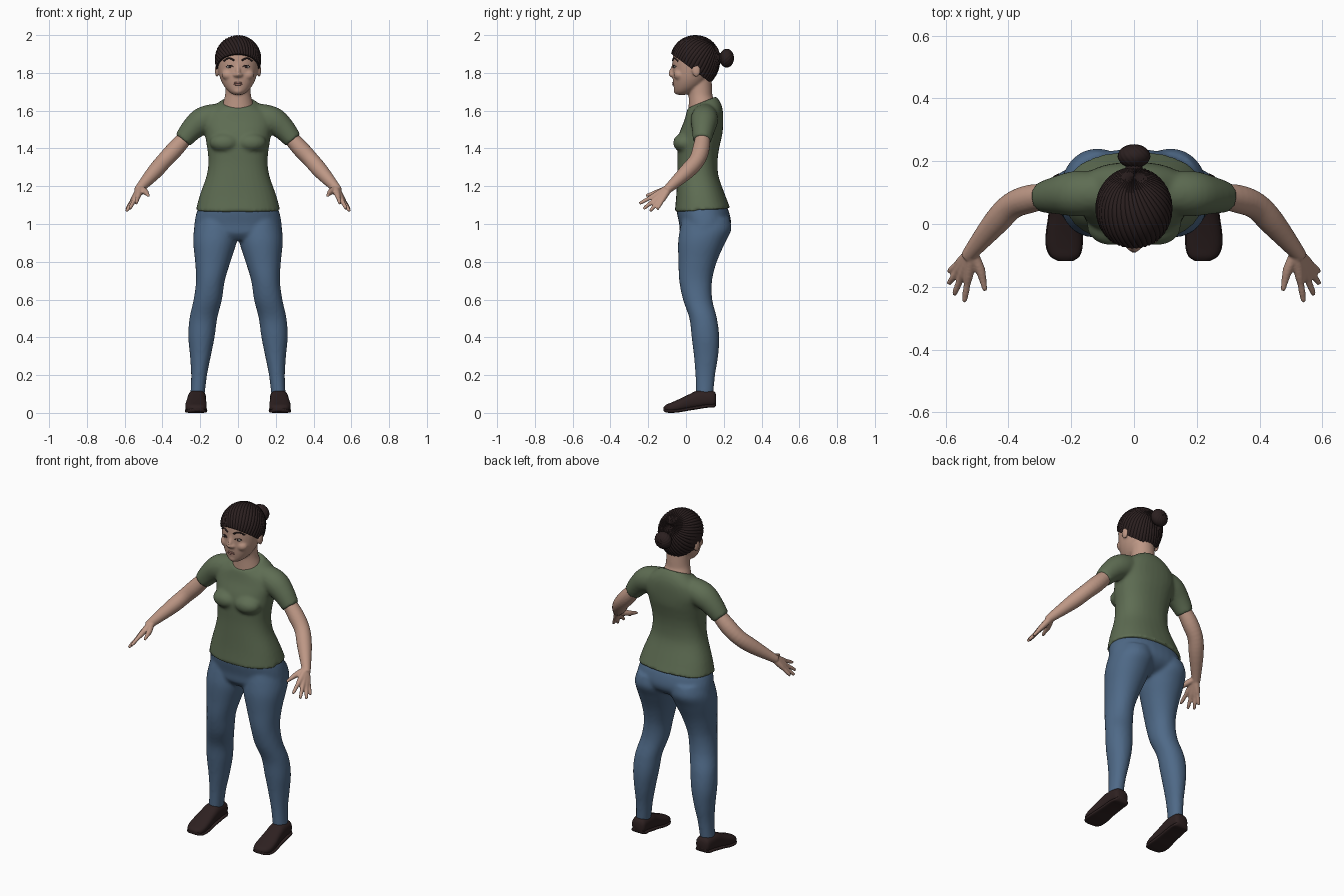
import bpy, bmesh, math
from mathutils import Matrix, Vector

if "Cube" in bpy.data.objects:
    bpy.data.objects.remove(bpy.data.objects["Cube"], do_unlink=True)


def material(name, *rgb):
    mat = bpy.data.materials.new(name)
    mat.use_nodes = True
    mat.diffuse_color = (*rgb, 1)
    mat.node_tree.nodes["Principled BSDF"].inputs["Base Color"].default_value = (*rgb, 1)
    return mat


SKIN = material("skin", .51, .31, .235)
LIP = material("lip", .34, .17, .14)
HAIR = material("dark brown hair", .024, .014, .014)
SHIRT = material("olive green cloth", .112, .152, .086)
DENIM = material("blue denim", .078, .143, .245)
LEATHER = material("dark brown leather", .027, .015, .015)
EYE = material("eye white", .45, .4, .37)


def spline(rows, steps=4):
    """Fill in smooth rows between the given rows."""
    out = []
    last = len(rows) - 1
    for i in range(last):
        quad = rows[max(i - 1, 0)], rows[i], rows[i + 1], rows[min(i + 2, last)]
        for k in range(steps):
            t = k / steps
            out.append([.5 * (2 * q + (r - p) * t + (2 * p - 5 * q + 4 * r - s) * t * t
                              + (3 * q - p - 3 * r + s) * t ** 3) for p, q, r, s in zip(*quad)])
    return out + [list(rows[last])]


def oval(rx, ry, power=2.0, count=32):
    def bend(c):
        return math.copysign(abs(c) ** (2 / power), c)
    turns = [math.tau * i / count for i in range(count)]
    return [(rx * bend(math.cos(a)), ry * bend(math.sin(a))) for a in turns]


def loft(bm, rings):
    rings = [[bm.verts.new(p) for p in ring] for ring in rings]
    for low, high in zip(rings, rings[1:]):
        for i in range(len(low)):
            bm.faces.new((low[i - 1], low[i], high[i], high[i - 1]))
    bm.faces.new(rings[0])
    bm.faces.new(rings[-1][::-1])


def stack(bm, rows, power=2.0, side=1):
    """Upright loft; rows hold z, inner x, outer x, front y, back y, tilt."""
    rings = []
    for z, x0, x1, y0, y1, tilt in spline(rows):
        cx, cy = side * (x0 + x1) / 2, (y0 + y1) / 2
        rings.append([(cx + u, cy + v, z + tilt * v)
                      for u, v in oval((x1 - x0) / 2, (y1 - y0) / 2, power)])
    loft(bm, rings)


def body(bm, rows, power=2.0):
    """Centred loft; rows hold z, half width, front y, back y, optional tilt."""
    stack(bm, [(r[0], -r[1], r[1], r[2], r[3], r[4] if len(r) > 4 else 0) for r in rows], power)


def tube(bm, rows, side=1, count=20):
    """Round limb; rows hold x, y, z, radius."""
    rows = spline(rows)
    points = [Vector((side * r[0], r[1], r[2])) for r in rows]
    rings = []
    for i, point in enumerate(points):
        tangent = points[min(i + 1, len(points) - 1)] - points[max(i - 1, 0)]
        turn = tangent.to_track_quat('Z', 'Y')
        rings.append([point + turn @ Vector((u, v, 0)) for u, v in oval(rows[i][3], rows[i][3], 2, count)])
    loft(bm, rings)


def ball(bm, centre, radii):
    bmesh.ops.create_uvsphere(bm, u_segments=24, v_segments=16, radius=1,
                              matrix=Matrix.Translation(centre) @ Matrix.Diagonal((*radii, 1)))


def ridged_ball(bm, centre, radii, axis, ridges, twist=0, drop=1):
    """Ball with strand ridges that gather at the axis; drop lengthens the lower half."""
    bmesh.ops.create_uvsphere(bm, u_segments=ridges * 4, v_segments=32, radius=1)
    turn = Vector(axis).to_track_quat('Z', 'Y')
    for v in bm.verts:
        bump = abs(math.sin(ridges * math.atan2(v.co.y, v.co.x) / 2))
        spin = Matrix.Rotation(twist * math.acos(max(-1, min(1, v.co.z))), 3, 'Z')
        p = turn @ (spin @ v.co) * (.97 + .03 * bump)
        p = Vector([a * b for a, b in zip(p, radii)])
        p.z *= drop if p.z < 0 else 1
        v.co = p + Vector(centre)


def finish(name, bm, mat, voxel=0, mirror=False):
    bmesh.ops.recalc_face_normals(bm, faces=bm.faces[:])
    mesh = bpy.data.meshes.new(name)
    bm.to_mesh(mesh)
    bm.free()
    mesh.materials.append(mat)
    mesh.polygons.foreach_set("use_smooth", [True] * len(mesh.polygons))
    obj = bpy.data.objects.new(name, mesh)
    bpy.context.collection.objects.link(obj)
    if voxel:
        remesh = obj.modifiers.new("fuse", 'REMESH')
        remesh.mode, remesh.voxel_size, remesh.use_smooth_shade = 'VOXEL', voxel, True
        soften = obj.modifiers.new("soften", 'SMOOTH')
        soften.factor, soften.iterations = .5, 4
    if mirror:
        obj.modifiers.new("mirror", 'MIRROR').use_clip = False
    return obj


# Shirt: torso, bust and sleeves fused
bm = bmesh.new()
body(bm, [(1.072, .224, -.06, .235, .07), (1.15, .203, -.052, .207, .03), (1.25, .168, -.047, .173),
          (1.32, .157, -.045, .167), (1.38, .16, -.046, .172), (1.43, .168, -.046, .182),
          (1.48, .175, -.036, .193), (1.54, .188, -.012, .197), (1.59, .168, .0, .195, .1),
          (1.62, .13, .004, .183, .25), (1.645, .09, .01, .16, .4)], 2.3)
for side in (1, -1):
    ball(bm, (side * .07, -.008, 1.43), (.08, .06, .052))
    tube(bm, [(.09, .1, 1.575, .066), (.18, .097, 1.55, .073), (.24, .092, 1.505, .062),
              (.293, .085, 1.443, .049)], side)
finish("shirt", bm, SHIRT, .01)

# Jeans: hips and legs fused
bm = bmesh.new()
body(bm, [(1.1, .2, -.045, .207), (1.07, .217, -.05, .226), (1.0, .231, -.036, .238),
          (.95, .222, -.03, .205), (.915, .12, .0, .13)], 2.2)
for side in (1, -1):
    stack(bm, [(1.03, .01, .215, -.02, .23, 0), (.97, .0, .233, -.033, .24, 0), (.9, .008, .237, -.042, .207, 0),
               (.8, .04, .227, -.04, .163, 0), (.7, .07, .222, -.036, .138, 0), (.6, .085, .235, -.016, .139, 0),
               (.5, .11, .257, .018, .164, 0), (.4, .124, .263, .03, .176, 0), (.3, .144, .254, .042, .17, 0),
               (.2, .164, .248, .05, .154, 0), (.09, .177, .252, .053, .144, 0)], 2.1, side)
finish("jeans", bm, DENIM, .01)

# Arms with fingers fused on
bm = bmesh.new()
tube(bm, [(.265, .09, 1.472, .038), (.33, .08, 1.4, .045), (.388, .058, 1.338, .043),
          (.44, .005, 1.278, .041), (.515, -.085, 1.195, .026), (.53, -.105, 1.177, .022)])
wrist = Vector((.515, -.088, 1.193))
for tip in ((.54, -.247, 1.108), (.573, -.225, 1.08), (.59, -.19, 1.068), (.59, -.152, 1.078)):
    tip = Vector(tip)
    tube(bm, [(*wrist.lerp(tip, t), r) for t, r in
              ((0, .019), (.25, .018), (.5, .015), (.65, .0115), (.85, .0105), (1, .008))], count=12)
tube(bm, [(.512, -.095, 1.188, .017), (.49, -.145, 1.17, .016), (.48, -.185, 1.158, .011),
          (.474, -.213, 1.15, .008)], count=12)
finish("arms", bm, SKIN, .005, True)

# Shoes with soles, lofted from heel to toe
SHOE = [(.16, .213, .026, .045, .095), (.148, .214, .042, .032, .114), (.11, .216, .047, .03, .12),
        (.06, .218, .049, .022, .118), (.02, .22, .051, .016, .1), (-.03, .222, .056, .007, .076),
        (-.075, .222, .055, .003, .056), (-.104, .22, .043, .005, .044), (-.118, .218, .02, .012, .032)]
bm = bmesh.new()
rings, sole = [], []
for y, cx, rx, low, high in spline(SHOE):
    rings.append([(cx + u, y, (low + high) / 2 + v) for u, v in oval(rx, (high - low) / 2, 2.6)])
    sole.append([(cx + u, y, low + .006 + v) for u, v in oval(rx + .003, .009, 4)])
loft(bm, rings)
loft(bm, sole)
finish("shoes", bm, LEATHER, 0, True)

# Head, neck, nose and ears fused
HEAD = [(1.684, .022, -.048, .0), (1.7, .048, -.06, .04), (1.73, .074, -.066, .085), (1.77, .094, -.07, .12),
        (1.82, .106, -.071, .148), (1.87, .111, -.071, .164), (1.92, .105, -.064, .158),
        (1.955, .08, -.035, .13), (1.98, .035, .01, .09)]
bm = bmesh.new()
body(bm, HEAD, 2.1)
body(bm, [(1.59, .086, .012, .15, .3), (1.64, .079, .014, .147, .3), (1.68, .069, .014, .14),
          (1.72, .066, .01, .138), (1.78, .065, .01, .135)])
ball(bm, (0, -.045, 1.706), (.026, .021, .02))
tube(bm, [(0, -.064, 1.85, .009), (0, -.071, 1.825, .01), (0, -.08, 1.796, .014), (0, -.07, 1.783, .01)])
for side in (1, -1):
    ball(bm, (side * .014, -.072, 1.789), (.012, .013, .01))
    ball(bm, (side * .112, .055, 1.812), (.01, .022, .034))
    ball(bm, (side * .05, -.035, 1.79), (.036, .03, .03))
finish("head", bm, SKIN, .006)


def face_y(x, z):
    row = min(spline(HEAD, 12), key=lambda r: abs(r[0] - z))
    middle, depth = (row[2] + row[3]) / 2, (row[3] - row[2]) / 2
    return middle - depth * math.sqrt(max(0, 1 - (x / row[1]) ** 2))


# Eyes, brows and lips set on the face
eyes, dark, lips = bmesh.new(), bmesh.new(), bmesh.new()
ball(eyes, (.044, face_y(.044, 1.832) + .002, 1.832), (.017, .006, .007))
ball(dark, (.044, face_y(.044, 1.832) - .001, 1.832), (.007, .005, .007))
for line, thick in ((((.025, 1.831), (.036, 1.839), (.05, 1.84), (.063, 1.833)), .0022),
                    (((.02, 1.866), (.04, 1.876), (.058, 1.875), (.075, 1.862)), .0045)):
    tube(dark, [(x, face_y(x, z) - .001, z, thick) for x, z in line], count=10)
finish("eyes", eyes, EYE, 0, True)
finish("brows_and_lashes", dark, HAIR, 0, True)
for z, thick in ((1.748, .005), (1.739, .006)):
    tube(lips, [(x, face_y(x, z) + abs(x) * .1, z, thick * (1 - (x / .034) ** 2))
                for x in (-.032, -.016, 0, .016, .032)], count=12)
finish("lips", lips, LIP)

# Braided hair cap, trimmed along the hairline
bm = bmesh.new()
ridged_ball(bm, (0, .05, 1.875), (.123, .132, .125), (0, .8, .6), 40, .35, 1.28)
bmesh.ops.bisect_plane(bm, geom=bm.verts[:] + bm.edges[:] + bm.faces[:], plane_co=(0, -.08, 1.903),
                       plane_no=(0, .74, 1), clear_inner=True)
bmesh.ops.holes_fill(bm, edges=[e for e in bm.edges if e.is_boundary])
finish("hair_cap", bm, HAIR)

# Bun and its tie
bm = bmesh.new()
ridged_ball(bm, (0, .216, 1.878), (.052, .038, .05), (0, 1, .1), 16, .6)
finish("hair_bun", bm, HAIR)
bm = bmesh.new()
tube(bm, [(0, .15, 1.875, .03), (0, .2, 1.878, .026)])
finish("bun_tie", bm, HAIR)

# Keep hems and the trimmed hairline crisp
bpy.ops.object.select_all(action='DESELECT')
for name in ("hair_cap", "shoes"):
    bpy.data.objects[name].select_set(True)
    bpy.context.view_layer.objects.active = bpy.data.objects[name]
bpy.ops.object.shade_smooth_by_angle(angle=math.radians(50))
